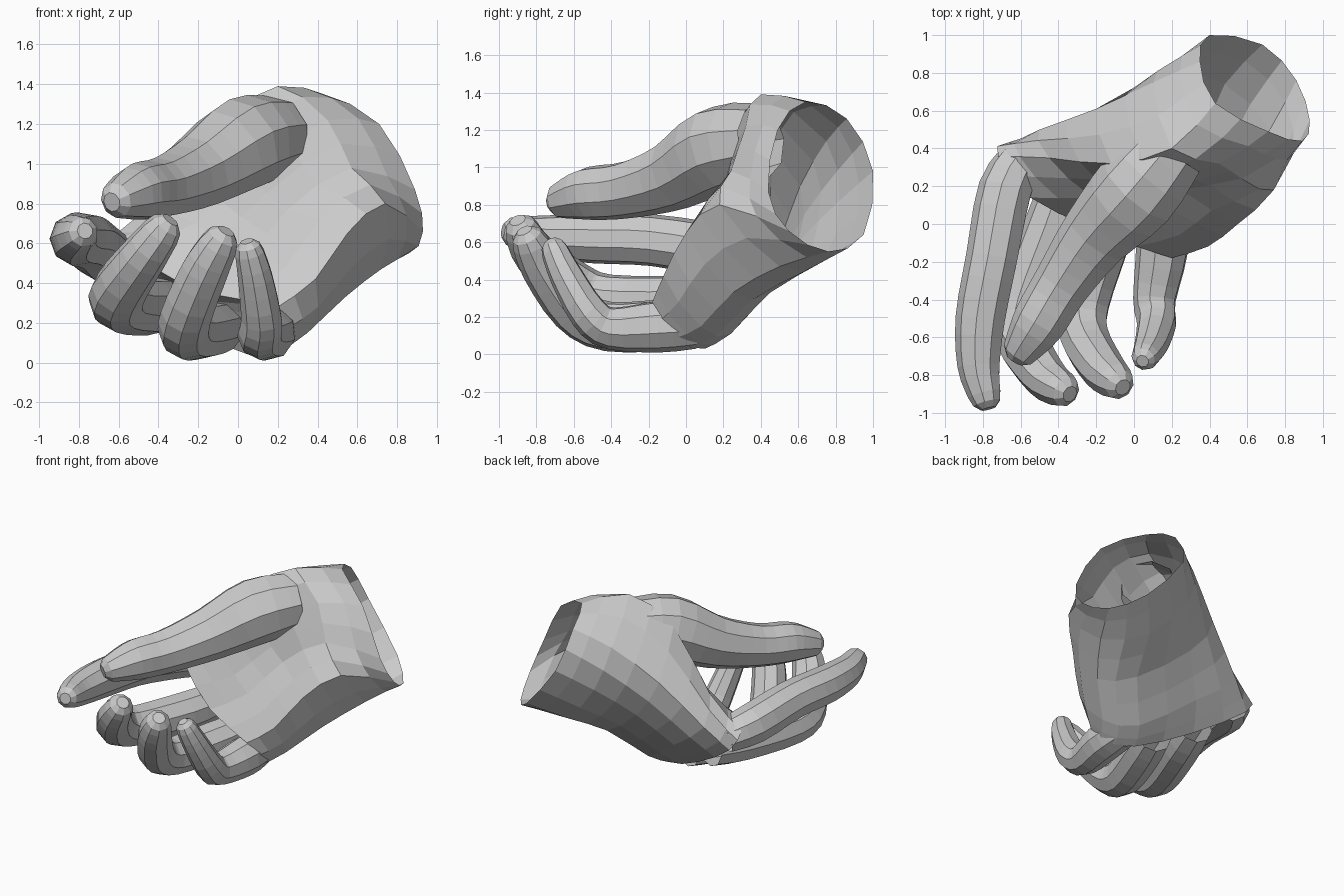
import bpy, bmesh, math
from mathutils import Vector, Quaternion

if "Cube" in bpy.data.objects:
    bpy.data.objects.remove(bpy.data.objects["Cube"])


def spline(pts, steps, closed=False):
    """Catmull-Rom resampling of vectors of any size."""
    n, out = len(pts), []
    for i in range(n if closed else n - 1):
        if closed:
            p = [pts[(i + k) % n] for k in (-1, 0, 1, 2)]
        else:
            p = [pts[min(max(i + k, 0), n - 1)] for k in (-1, 0, 1, 2)]
        for s in range(steps):
            t = s / steps
            out.append(0.5 * (2 * p[1] + (p[2] - p[0]) * t
                              + (2 * p[0] - 5 * p[1] + 4 * p[2] - p[3]) * t * t
                              + (3 * p[1] - p[0] - 3 * p[2] + p[3]) * t ** 3))
    if not closed:
        out.append(pts[-1].copy())
    return out


def loft(name, rings, cap_start=False, cap_end=True):
    bm = bmesh.new()
    vr = [[bm.verts.new(p) for p in r] for r in rings]
    n = len(vr[0])
    for a, b in zip(vr, vr[1:]):
        for i in range(n):
            j = (i + 1) % n
            bm.faces.new((a[i], a[j], b[j], b[i]))
    for ring, cap in ((vr[0], cap_start), (vr[-1], cap_end)):
        if cap:
            c = bm.verts.new(sum((v.co for v in ring), Vector()) / n)
            for i in range(n):
                bm.faces.new((ring[i], ring[(i + 1) % n], c))
    bmesh.ops.recalc_face_normals(bm, faces=bm.faces)
    me = bpy.data.meshes.new(name)
    bm.to_mesh(me)
    bm.free()
    ob = bpy.data.objects.new(name, me)
    bpy.context.collection.objects.link(ob)
    return ob


def digit(name, path, sides=9, steps=3):
    """Tapering tube along (x, y, z, radius) points with a rounded tip."""
    pts = spline([Vector(p) for p in path], steps)
    cen = [p.to_3d() for p in pts]
    rad = [p[3] for p in pts]
    end = (cen[-1] - cen[-2]).normalized()
    tip, r = cen[-1], rad[-1]
    for d, k in ((0.55, 0.83), (0.9, 0.45)):
        cen.append(tip + end * r * d)
        rad.append(r * k)
    tan = [(cen[min(i + 1, len(cen) - 1)] - cen[max(i - 1, 0)]).normalized()
           for i in range(len(cen))]
    side = tan[0].orthogonal().normalized()
    rings = []
    for i, (c, r) in enumerate(zip(cen, rad)):
        if i:
            side = tan[i - 1].rotation_difference(tan[i]) @ side
        rings.append([c + (Quaternion(tan[i], 2 * math.pi * k / sides) @ side) * r
                      for k in range(sides)])
    return loft(name, rings)


# Palm sections, wrist to knuckles; each runs thumb side, palm, little-finger side, back
sections = [
    [(.43, .64, 1.35), (.71, .49, 1.20), (.89, .44, .87), (.93, .55, .66),
     (.86, .76, .55), (.68, .95, .64), (.40, 1.0, .98), (.35, .86, 1.26)],
    [(.20, .40, 1.39), (.45, .32, 1.22), (.57, .24, .98), (.74, .18, .80),
     (.72, .50, .47), (.48, .74, .50), (.20, .82, .82), (.10, .75, 1.14)],
    [(-.12, .32, 1.20), (.05, .20, .95), (.25, .18, .77), (.55, .00, .65),
     (.54, .25, .33), (.35, .45, .33), (.00, .60, .60), (-.20, .61, .90)],
    [(-.45, .35, .78), (-.22, .14, .70), (.05, .04, .53), (.39, -.12, .42),
     (.35, .08, .15), (.15, .24, .11), (-.20, .43, .36), (-.50, .50, .60)],
    [(-.72, .36, .58), (-.55, .14, .56), (-.22, -.02, .36), (.20, -.18, .28),
     (.26, -.05, .09), (.08, .10, .03), (-.30, .28, .20), (-.66, .42, .44)],
]
rings = [spline([Vector(p) for p in s], 2, closed=True) for s in sections]
columns = [spline([r[i] for r in rings], 2) for i in range(len(rings[0]))]
loft("palm_and_wrist", [[c[k] for c in columns] for k in range(len(columns[0]))])

# Fingers and thumb: base, joints, tip
digits = {
    "thumb": [(.20, .40, 1.14, .20), (.02, .18, 1.10, .235), (-.20, -.06, .96, .19),
              (-.38, -.32, .88, .155), (-.50, -.52, .86, .145), (-.58, -.64, .83, .11)],
    "index_finger": [(-.58, .36, .50, .12), (-.68, .18, .55, .145), (-.75, -.18, .61, .14),
                     (-.81, -.50, .62, .135), (-.82, -.75, .63, .115), (-.79, -.90, .65, .09)],
    "middle_finger": [(-.36, .22, .30, .13), (-.44, -.02, .28, .145), (-.59, -.42, .29, .14),
                      (-.60, -.60, .36, .14), (-.48, -.80, .53, .12), (-.39, -.87, .65, .10)],
    "ring_finger": [(-.09, .10, .18, .13), (-.16, -.10, .16, .14), (-.26, -.42, .15, .135),
                    (-.26, -.60, .24, .13), (-.17, -.76, .46, .12), (-.10, -.83, .59, .10)],
    "little_finger": [(.15, .05, .16, .13), (.15, -.14, .15, .14), (.11, -.40, .14, .115),
                      (.12, -.52, .22, .105), (.09, -.64, .42, .09), (.06, -.70, .55, .075)],
}
for name, path in digits.items():
    digit(name, path)
